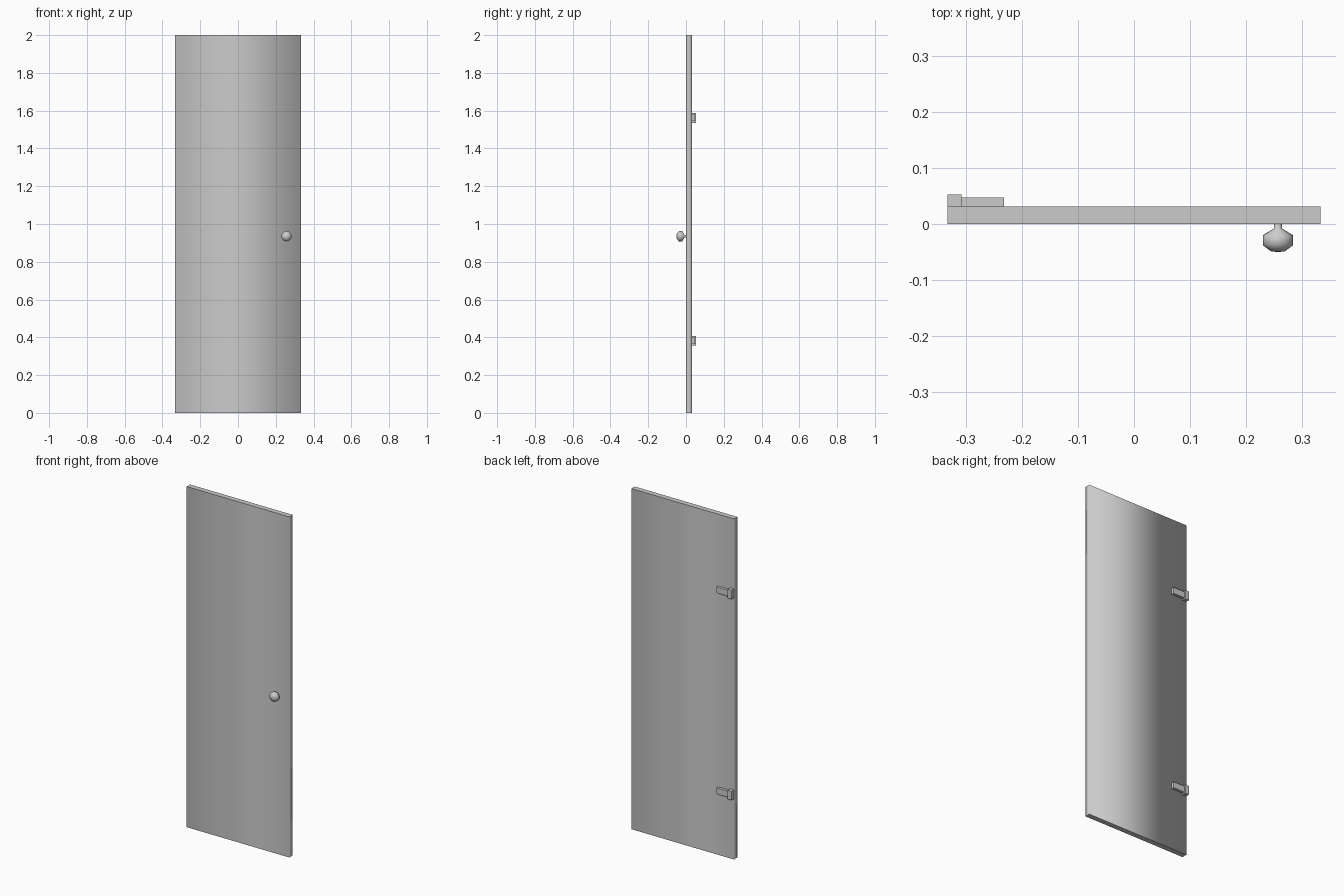
import bpy, bmesh
from math import radians
from mathutils import Matrix, Vector

cube = bpy.data.objects.get("Cube")
if cube:
    bpy.data.objects.remove(cube, do_unlink=True)

grey = bpy.data.materials.new("plain grey")
grey.use_nodes = True
grey.diffuse_color = (0.6, 0.6, 0.6, 1)
grey.node_tree.nodes["Principled BSDF"].inputs["Base Color"].default_value = grey.diffuse_color


def finish(bm, name):
    bmesh.ops.recalc_face_normals(bm, faces=bm.faces)
    mesh = bpy.data.meshes.new(name)
    bm.to_mesh(mesh)
    bm.free()
    mesh.materials.append(grey)
    obj = bpy.data.objects.new(name, mesh)
    bpy.context.collection.objects.link(obj)
    return obj


def box(name, low, high, smooth_uprights=False):
    low, high = Vector(low), Vector(high)
    bm = bmesh.new()
    bmesh.ops.create_cube(bm, size=1, matrix=Matrix.Translation((low + high) / 2)
                          @ Matrix.Diagonal((*(high - low), 1)))
    if smooth_uprights:
        # Soft normals round the sides, crisp top and bottom rims
        for face in bm.faces:
            face.smooth = True
        for edge in bm.edges:
            a, b = edge.verts
            edge.smooth = abs(a.co.z - b.co.z) > 0.1
    return finish(bm, name)


# Door panel
box("door_panel", (-0.333, 0, 0), (0.333, 0.031, 2), smooth_uprights=True)

# Hinges: a tall knuckle block and a shorter leaf on the back
for label, z in (("lower", 0.382), ("upper", 1.562)):
    box(label + "_hinge_knuckle", (-0.333, 0.03, z - 0.026), (-0.308, 0.053, z + 0.026))
    box(label + "_hinge_leaf", (-0.308, 0.03, z - 0.018), (-0.232, 0.047, z + 0.018))

# Door knob: a faceted profile turned about the front axis
profile = [(0.007, 0.001), (0.007, -0.008), (0.027, -0.02),
           (0.027, -0.038), (0.012, -0.049), (0, -0.05)]
bm = bmesh.new()
verts = [bm.verts.new((r, y, 0)) for r, y in profile]
edges = [bm.edges.new(pair) for pair in zip(verts, verts[1:])]
bmesh.ops.spin(bm, geom=verts + edges, cent=(0, 0, 0), axis=(0, 1, 0),
               angle=radians(360), steps=16)
bmesh.ops.remove_doubles(bm, verts=bm.verts, dist=0.0001)
knob = finish(bm, "door_knob")
knob.location = (0.257, 0, 0.935)
for face in knob.data.polygons:
    face.use_smooth = True
